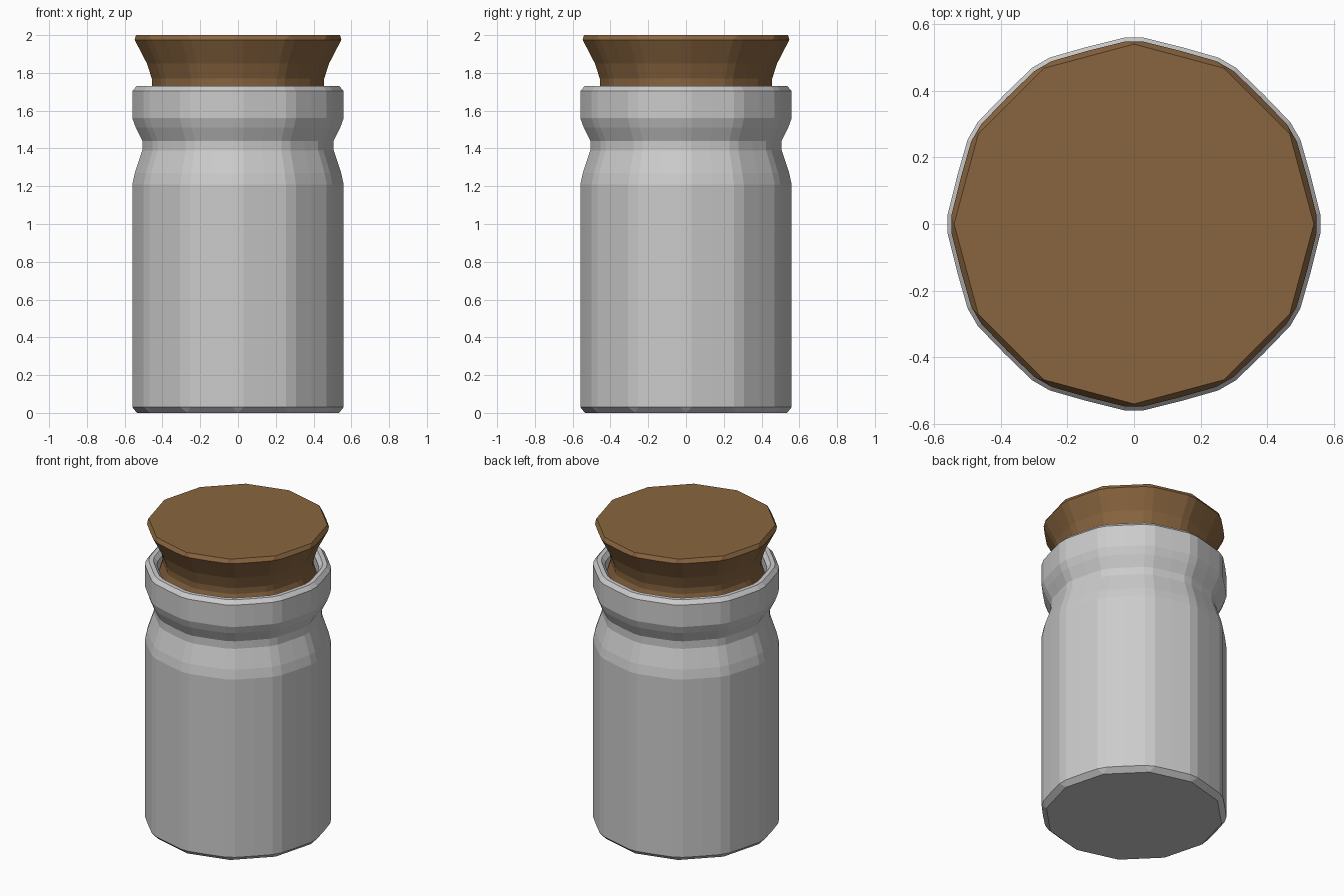
import bpy, bmesh
from math import cos, sin, radians

if "Cube" in bpy.data.objects:
    bpy.data.objects.remove(bpy.data.objects["Cube"])

SIDES = 12


def ring_points(r, z, half):
    """12-sided ring with chamfered corners; half = corner half-angle in degrees."""
    step = 360 / SIDES
    mid = r * cos(radians(step / 2 - half)) + (0.002 if half else 0)
    pts = []
    for i in range(SIDES):
        a = i * step
        for ang, rad in ((a - half, r), (a + half, r), (a + step / 2, mid)):
            t = radians(ang)
            pts.append((rad * cos(t), rad * sin(t), z))
    return pts


def lathe(name, profile, color=None):
    """Stack rings from bottom to top (and back inside), capping both ends."""
    bm = bmesh.new()
    rings = [[bm.verts.new(p) for p in ring_points(*row)] for row in profile]
    n = SIDES * 3
    for lo, hi in zip(rings, rings[1:]):
        for i in range(n):
            j = (i + 1) % n
            bm.faces.new((lo[i], lo[j], hi[j], hi[i]))
    bm.faces.new(rings[0][::-1])
    bm.faces.new(rings[-1])
    bmesh.ops.remove_doubles(bm, verts=bm.verts, dist=0.0005)
    bmesh.ops.recalc_face_normals(bm, faces=bm.faces)
    mesh = bpy.data.meshes.new(name)
    bm.to_mesh(mesh)
    bm.free()
    obj = bpy.data.objects.new(name, mesh)
    bpy.context.collection.objects.link(obj)
    if color:
        mat = bpy.data.materials.new(name + "_material")
        mat.diffuse_color = color
        mat.use_nodes = True
        mat.node_tree.nodes["Principled BSDF"].inputs["Base Color"].default_value = mat.diffuse_color
        mesh.materials.append(mat)
    return obj


C = 3.1  # corner chamfer half-angle

# Hollow jar: outside going up, over the rim, then down the inside
lathe("jar", [
    (0.535, 0.00, 0), (0.56, 0.03, C), (0.56, 1.21, C), (0.547, 1.27, C),
    (0.507, 1.39, C), (0.507, 1.44, C), (0.542, 1.51, C), (0.56, 1.56, C),
    (0.56, 1.705, C), (0.537, 1.73, C),
    (0.51, 1.73, C), (0.487, 1.705, C), (0.487, 1.56, C), (0.44, 1.44, C),
    (0.44, 1.39, C), (0.49, 1.21, C), (0.49, 0.08, C),
])

# Flared cork stopper, its plug widening again inside the neck
lathe("cork", [
    (0.45, 1.49, 0), (0.475, 1.52, C), (0.48, 1.65, C), (0.455, 1.73, C),
    (0.457, 1.77, C), (0.483, 1.85, C), (0.548, 1.975, C), (0.54, 2.00, 0),
], (0.25, 0.13, 0.05, 1))
